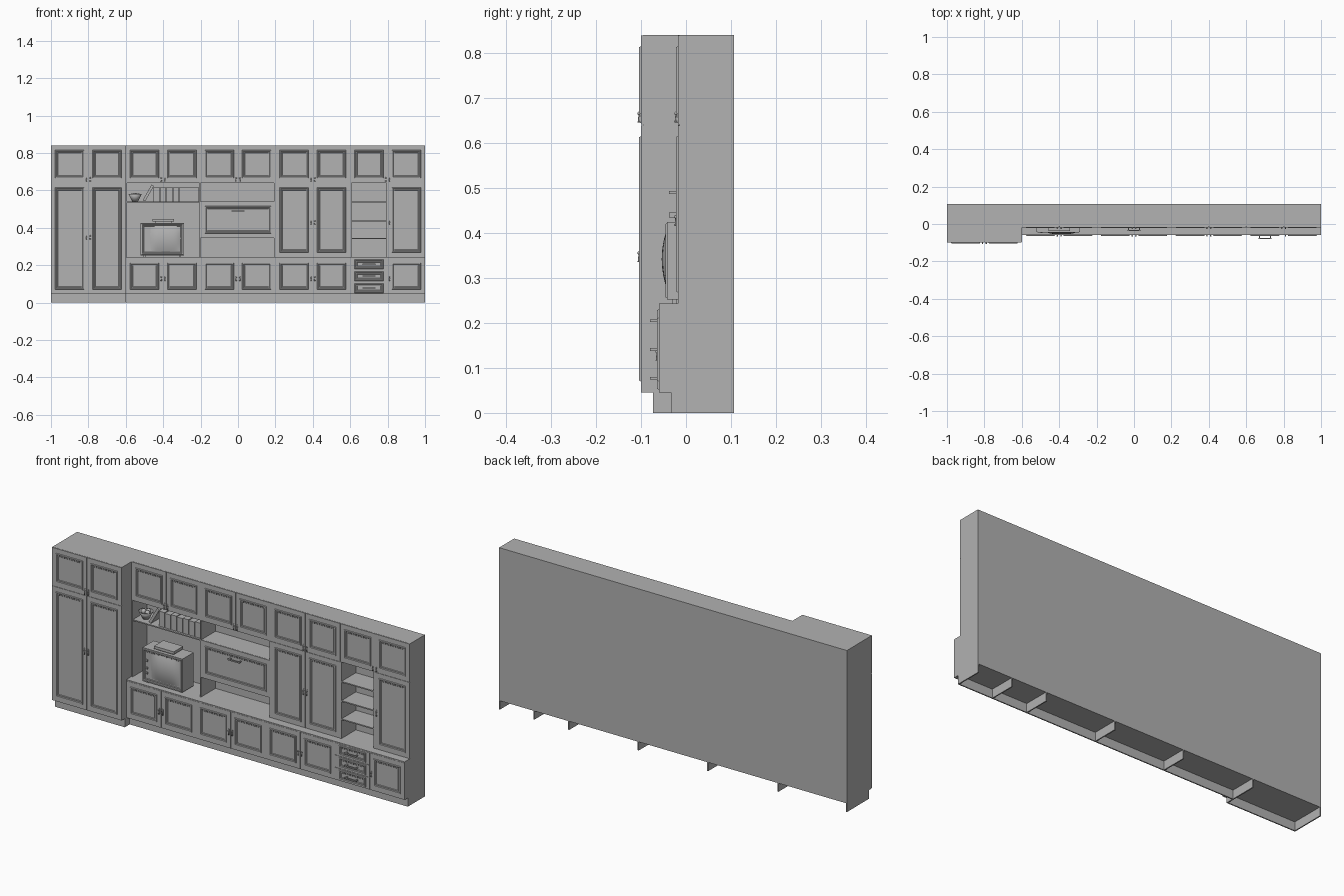
import bpy, bmesh, math
from mathutils import Vector

cube = bpy.data.objects.get("Cube")
if cube:
    bpy.data.objects.remove(cube, do_unlink=True)

grey = bpy.data.materials.new("plain_grey")
grey.use_nodes = True
colour = (0.445, 0.445, 0.445, 1)
grey.diffuse_color = colour
grey.node_tree.nodes["Principled BSDF"].inputs["Base Color"].default_value = colour

BACK, TOP = 0.107, 0.84
PLINTH, COUNTER, UPPER = 0.045, 0.243, 0.64
TALL_Y, UPPER_Y, LOWER_Y = -0.1, -0.018, -0.06
THICK = 0.004


def finish(name, bm):
    mesh = bpy.data.meshes.new(name)
    bmesh.ops.recalc_face_normals(bm, faces=bm.faces)
    bm.to_mesh(mesh)
    bm.free()
    mesh.materials.append(grey)
    obj = bpy.data.objects.new(name, mesh)
    bpy.context.collection.objects.link(obj)
    return obj


def smooth(obj):
    for p in obj.data.polygons:
        p.use_smooth = True
    return obj


def box(name, x, y, z):
    bm = bmesh.new()
    bmesh.ops.create_cube(bm, size=1)
    for v in bm.verts:
        v.co = [r[0] if c < 0 else r[1] for c, r in zip(v.co, (x, y, z))]
    return finish(name, bm)


def panel(name, x, z, y, mx=0.022, mz=0.024, gap=0.0007):
    """Slab front with a raised moulding, built from nested rectangles."""
    steps = [(0, 0, THICK), (0, 0, 0), (mx, mz, 0)]
    for inset, depth in ((0.002, -0.004), (0.006, -0.004), (0.009, -0.001),
                         (0.013, -0.001), (0.015, 0.001)):
        steps.append((mx + inset, mz + inset, depth))
    bm = bmesh.new()
    loops = []
    for ix, iz, depth in steps:
        x0, x1 = x[0] + gap + ix, x[1] - gap - ix
        z0, z1 = z[0] + gap + iz, z[1] - gap - iz
        loops.append([bm.verts.new((px, y + depth, pz)) for px, pz in
                      ((x0, z0), (x1, z0), (x1, z1), (x0, z1))])
    for a, b in zip(loops, loops[1:]):
        for i in range(4):
            j = (i + 1) % 4
            bm.faces.new((a[i], a[j], b[j], b[i]))
    bm.faces.new(loops[0])
    bm.faces.new(loops[-1])
    return finish(name, bm)


def drop_handle(name, x, y, z):
    """Backplate, round pivot and hanging drop."""
    box(name + "_plate", (x - 0.003, x + 0.003), (y - 0.002, y), (z - 0.015, z + 0.015))
    bm = bmesh.new()
    bmesh.ops.create_uvsphere(bm, u_segments=10, v_segments=6, radius=0.004)
    bmesh.ops.translate(bm, vec=(x, y - 0.004, z + 0.006), verts=bm.verts)
    drop = bmesh.ops.create_cone(bm, segments=8, radius1=0.0035, radius2=0.0015,
                                 depth=0.018, cap_ends=True)["verts"]
    bmesh.ops.translate(bm, vec=(x, y - 0.004, z - 0.005), verts=drop)
    smooth(finish(name, bm))


def bar_handle(name, x, y, z):
    """Horizontal pull on two posts."""
    w = 0.035
    box(name, (x - w, x + w), (y - 0.02, y - 0.014), (z - 0.003, z + 0.003))
    for s in (-1, 1):
        c = x + s * (w - 0.006)
        box(name + "_post", (c - 0.003, c + 0.003), (y - 0.016, y), (z - 0.003, z + 0.003))


def door(name, x0, z, y, side, handle_z):
    panel(name, (x0, x0 + 0.2), z, y)
    hx = x0 + 0.19 if side > 0 else x0 + 0.01
    drop_handle(name + "_handle", hx, y, handle_z)


# Carcass
box("tall_cabinet", (-1, -0.6), (TALL_Y + THICK, BACK), (PLINTH, TOP))
box("lower_cabinet", (-0.6, 1), (LOWER_Y + THICK, BACK), (PLINTH, COUNTER - 0.006))
box("counter_top", (-0.6, 1), (LOWER_Y, BACK), (COUNTER - 0.006, COUNTER))
box("upper_cabinet", (-0.6, 1), (UPPER_Y + THICK, BACK), (UPPER, TOP))
box("middle_cabinet", (0.2, 0.6), (UPPER_Y + THICK, BACK), (COUNTER, UPPER))
box("end_cabinet", (0.8, 1), (UPPER_Y + THICK, BACK), (COUNTER, UPPER))
box("flap_cabinet", (-0.2, 0.2), (UPPER_Y + THICK, BACK), (0.345, 0.54))
box("niche_back", (-0.6, 1), (BACK - 0.006, BACK), (COUNTER, UPPER))
for x in (-0.6, -0.207, 0.193, 0.6, 0.793):
    box("niche_side", (x, x + 0.007), (UPPER_Y, BACK), (COUNTER, UPPER))

# Plinth, open underneath and behind
box("tall_plinth", (-1, -0.6), (-0.073, -0.067), (0, PLINTH))
box("lower_plinth", (-0.6, 1), (-0.033, -0.027), (0, PLINTH))
for x in (-0.997, -0.603, -0.2, 0.2, 0.6, 0.8, 0.997):
    front = -0.073 if x < -0.5 else -0.033
    box("plinth_divider", (x - 0.003, x + 0.003), (front, BACK), (0, PLINTH))

# Doors with handles meeting in pairs
for i in range(2):
    x, side = -1 + 0.2 * i, 1 - 2 * i
    door("tall_top_door", x, (UPPER, TOP), TALL_Y, side, 0.66)
    door("tall_door", x, (PLINTH, UPPER), TALL_Y, side, 0.35)
    door("middle_door", x + 1.2, (COUNTER, UPPER), UPPER_Y, side, 0.43)
for i in range(8):
    x, side = -0.6 + 0.2 * i, 1 - 2 * (i % 2)
    door("upper_door", x, (UPPER, TOP), UPPER_Y, side, 0.66)
    if i != 6:
        door("lower_door", x, (PLINTH, COUNTER - 0.006), LOWER_Y, side, 0.13)
door("end_door", 0.8, (COUNTER, UPPER), UPPER_Y, -1, 0.43)

# Drop-front flap and drawers
panel("flap", (-0.2, 0.2), (0.345, 0.54), UPPER_Y)
bar_handle("flap_handle", 0, UPPER_Y, 0.49)
step = (COUNTER - 0.006 - PLINTH) / 3
for i in range(3):
    z = PLINTH + step * i
    panel("drawer", (0.6, 0.8), (z, z + step), LOWER_Y, 0.022, 0.006)
    bar_handle("drawer_handle", 0.7, LOWER_Y, z + step / 2)

# Shelves
for z in (0.345, 0.44, 0.54):
    box("side_shelf", (0.607, 0.793), (UPPER_Y + 0.002, BACK), (z - 0.006, z))
box("book_shelf", (-0.593, -0.207), (UPPER_Y + 0.002, BACK), (0.534, 0.54))

# Books: an upright row and one leaning on it
for i in range(7):
    x = -0.452 + 0.0345 * i
    box("book", (x, x + 0.033), (-0.005, 0.08), (0.54, 0.618 - 0.003 * (i % 2)))
leaning = box("leaning_book", (-0.014, 0), (-0.005, 0.08), (0, 0.095))
leaning.location = (-0.497, 0, 0.541)
leaning.rotation_euler.y = math.radians(30)

# Bowl with fruit
bm = bmesh.new()
bmesh.ops.create_cone(bm, segments=20, radius1=0.016, radius2=0.035, depth=0.038)
bm.faces.new([v for v in bm.verts if v.co.z < 0])
bowl = smooth(finish("bowl", bm))
bowl.location = (-0.55, 0.03, 0.56)
bowl.modifiers.new("wall", "SOLIDIFY").thickness = 0.002
for dx, dy in ((-0.013, 0), (0.013, -0.006), (0.003, 0.015)):
    bm = bmesh.new()
    bmesh.ops.create_uvsphere(bm, u_segments=12, v_segments=8, radius=0.013)
    smooth(finish("fruit", bm)).location = (-0.55 + dx, 0.03 + dy, 0.574)

# Television
TV_Y = -0.042
box("tv_body", (-0.52, -0.29), (TV_Y + THICK, 0.05), (0.252, 0.425))
panel("tv_front", (-0.52, -0.29), (0.252, 0.425), TV_Y, 0.003, 0.003, 0)
for x in (-0.505, -0.315):
    for y in (-0.03, 0.03):
        box("tv_foot", (x, x + 0.01), (y, y + 0.01), (COUNTER, 0.252))
bm = bmesh.new()
bmesh.ops.create_grid(bm, x_segments=12, y_segments=12, size=1)
for v in bm.verts:
    u, w = v.co.x, v.co.y
    bulge = 0.012 * (1 - u ** 4) * (1 - w * w)
    px = u * (1 - 0.05 * w * w)
    pz = w * (1 - 0.05 * u * u)
    v.co = Vector((-0.387 + 0.083 * px, TV_Y - bulge, 0.342 + 0.068 * pz))
smooth(finish("tv_screen", bm))
for z in (0.325, 0.3, 0.365):
    box("tv_knob", (-0.499, -0.489), (TV_Y - 0.005, TV_Y + 0.002), (z - 0.005, z + 0.005))

# Small set on top of the television
box("set_base", (-0.445, -0.355), (-0.025, 0.03), (0.425, 0.433))
box("set_top_box", (-0.457, -0.343), (-0.037, 0.04), (0.433, 0.447))
